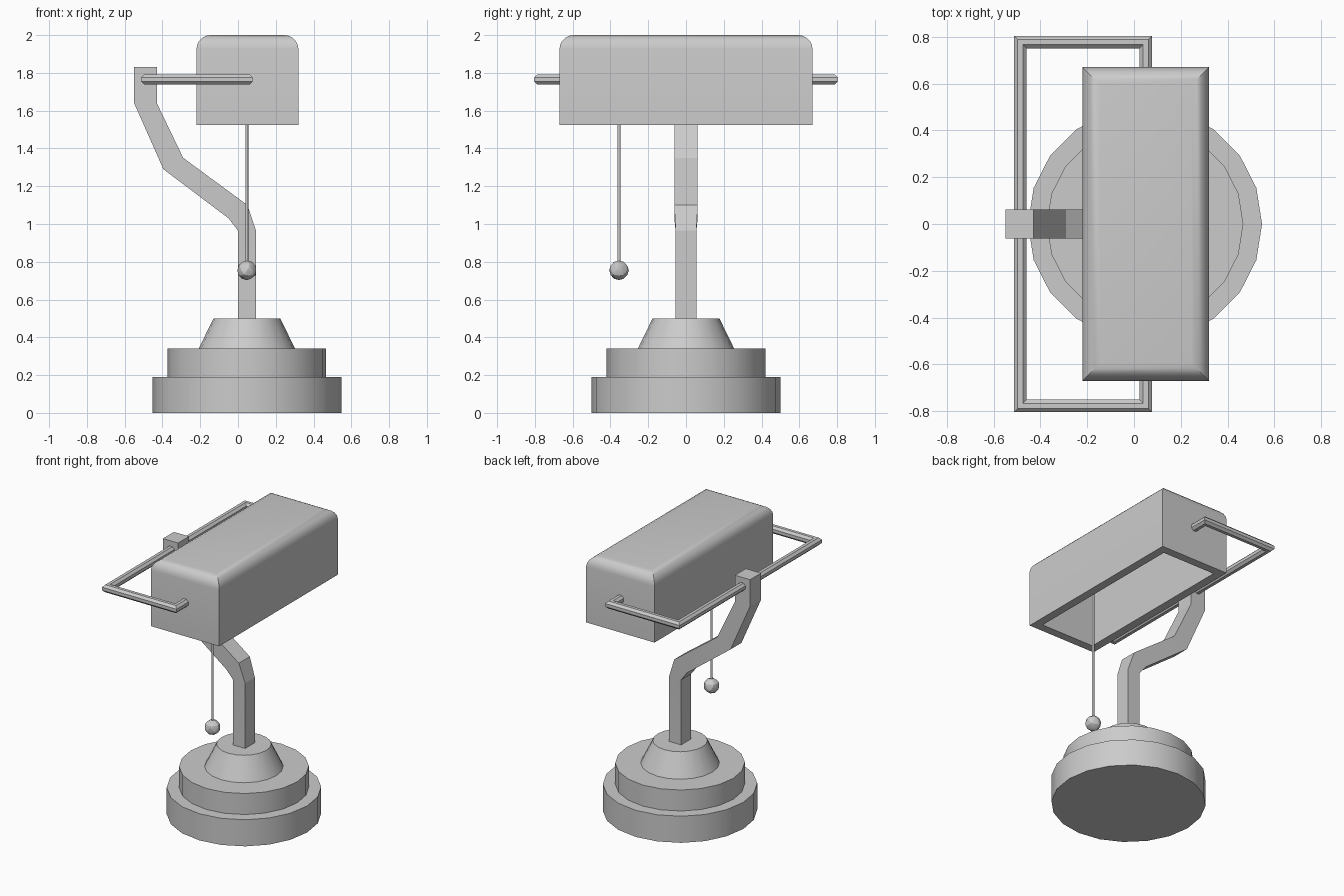
import bpy, bmesh, math
from mathutils import Vector

if "Cube" in bpy.data.objects:
    bpy.data.objects.remove(bpy.data.objects["Cube"])

CX = 0.047  # axis of base, stem and chain


def finish(bm, name, angle=30):
    bmesh.ops.recalc_face_normals(bm, faces=bm.faces)
    mesh = bpy.data.meshes.new(name)
    bm.to_mesh(mesh)
    bm.free()
    ob = bpy.data.objects.new(name, mesh)
    bpy.context.collection.objects.link(ob)
    bpy.ops.object.select_all(action='DESELECT')
    ob.select_set(True)
    bpy.context.view_layer.objects.active = ob
    bpy.ops.object.shade_smooth_by_angle(angle=math.radians(angle))
    return ob


def loft(name, rings, angle=30):
    """Skin a list of equal-sized point rings and cap both ends."""
    bm = bmesh.new()
    loops = [[bm.verts.new(p) for p in ring] for ring in rings]
    n = len(loops[0])
    for a, b in zip(loops, loops[1:]):
        for i in range(n):
            j = (i + 1) % n
            bm.faces.new((a[i], a[j], b[j], b[i]))
    bm.faces.new(loops[0])
    bm.faces.new(loops[-1])
    return finish(bm, name, angle)


def circle(r, z, n, x=CX, y=0):
    return [(x + r * math.cos(2 * math.pi * i / n),
             y + r * math.sin(2 * math.pi * i / n), z) for i in range(n)]


# stepped round base
profile = [(0.5, 0), (0.5, 0.19), (0.42, 0.19), (0.42, 0.34),
           (0.255, 0.34), (0.177, 0.5)]
loft("base", [circle(r, z, 20) for r, z in profile])

# bent square stem: left and right outline points with half depth
stem = [((0, 0.49), (0.095, 0.49), 0.055),
        ((0, 0.965), (0.095, 0.965), 0.055),
        ((-0.05, 1.03), (0.05, 1.10), 0.062),
        ((-0.395, 1.29), (-0.29, 1.35), 0.062),
        ((-0.55, 1.64), (-0.43, 1.64), 0.062),
        ((-0.55, 1.83), (-0.43, 1.83), 0.062)]
loft("stem", [[(l[0], -h, l[1]), (r[0], -h, r[1]),
               (r[0], h, r[1]), (l[0], h, l[1])] for l, r, h in stem], 15)

# mitred rod frame carrying the shade
path = [Vector(p) for p in ((0.05, -0.63), (0.05, -0.777), (-0.486, -0.777),
                            (-0.486, 0.777), (0.05, 0.777), (0.05, 0.63))]
rings = []
for i, p in enumerate(path):
    d0 = (p - path[max(i - 1, 0)]).normalized() if i else (path[1] - p).normalized()
    d1 = (path[i + 1] - p).normalized() if i < len(path) - 1 else d0
    n0, n1 = Vector((-d0.y, d0.x)), Vector((-d1.y, d1.x))
    m = (n0 + n1) / (1 + n0.dot(n1))
    ring = []
    for k in range(8):
        a = math.pi * (k + 0.5) / 4
        q = p + m * 0.029 * math.cos(a)
        ring.append((q.x, q.y, 1.765 + 0.029 * math.sin(a)))
    rings.append(ring)
loft("shade_frame", rings)

# box shade: rounded top edges, hollow from below
bm = bmesh.new()
bmesh.ops.create_cube(bm, size=1)
for v in bm.verts:
    v.co = (0.05 + v.co.x * 0.54, v.co.y * 1.34, 1.7625 + v.co.z * 0.475)
bottom = min(bm.faces, key=lambda f: f.calc_center_median().z)
bmesh.ops.inset_region(bm, faces=[bottom], thickness=0.085)
out = bmesh.ops.extrude_face_region(bm, geom=[bottom])
bmesh.ops.translate(bm, vec=(0, 0, 0.39),
                    verts=[g for g in out['geom'] if isinstance(g, bmesh.types.BMVert)])
if bottom.is_valid:
    bmesh.ops.delete(bm, geom=[bottom], context='FACES_ONLY')
top = [e for e in bm.edges if all(v.co.z > 1.99 for v in e.verts)]
bmesh.ops.bevel(bm, geom=top, offset=0.075, segments=5, profile=0.5, affect='EDGES')
finish(bm, "shade", 35)

# pull chain and its bead
loft("pull_chain", [circle(0.008, z, 8, CX, -0.355) for z in (0.79, 1.92)], 50)
bm = bmesh.new()
bmesh.ops.create_icosphere(bm, subdivisions=2, radius=0.052)
bmesh.ops.translate(bm, vec=(CX, -0.355, 0.755), verts=bm.verts)
finish(bm, "pull_bead", 20)
